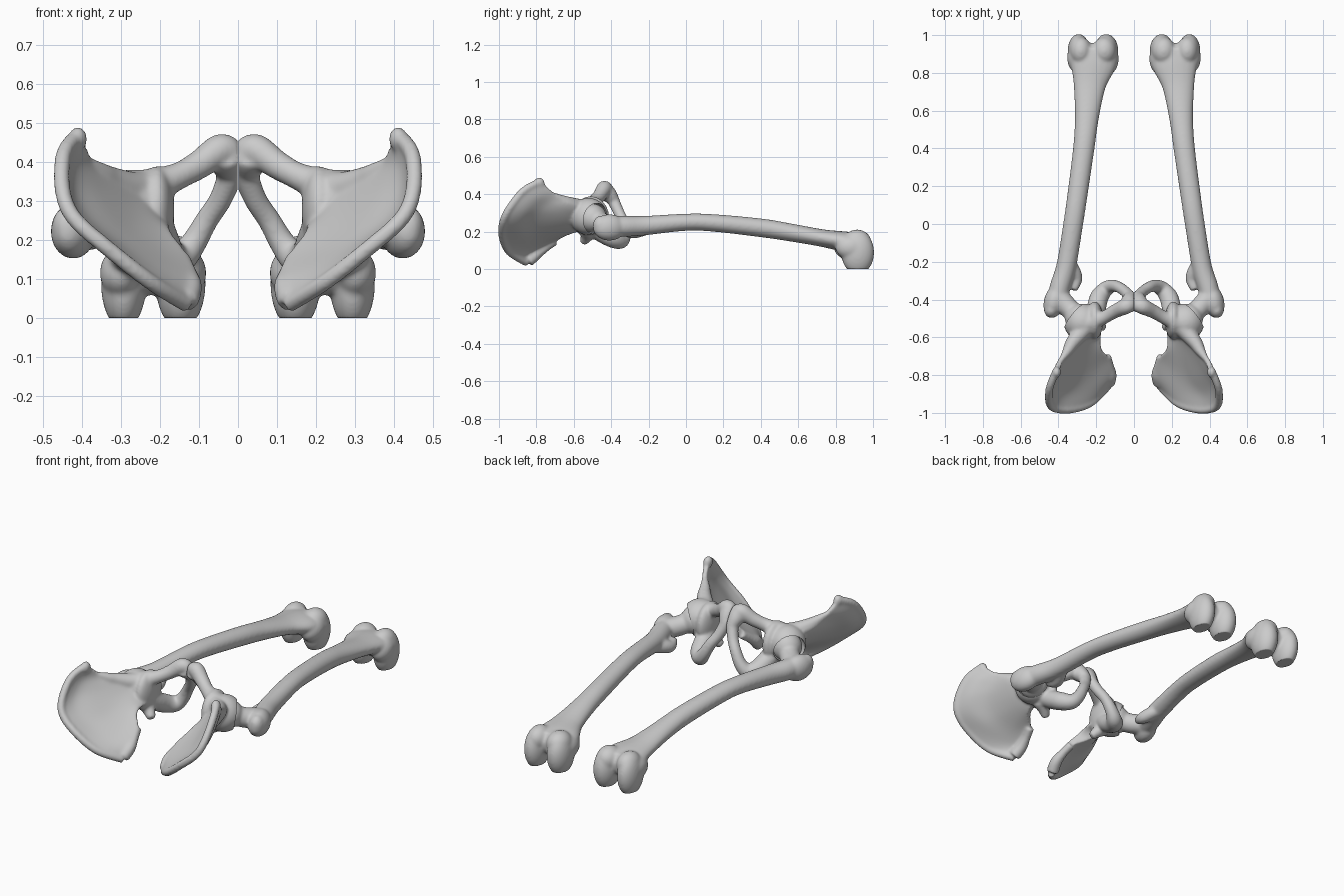
import bpy, bmesh, math
from mathutils import Vector, Matrix

if "Cube" in bpy.data.objects:
    bpy.data.objects.remove(bpy.data.objects["Cube"])


def spline(pts, n):
    """Catmull-Rom samples through tuples of any length, n per span."""
    p = [pts[0]] + list(pts) + [pts[-1]]
    out = []
    for i in range(1, len(p) - 2):
        for k in range(n):
            t = k / n
            out.append([0.5 * (2 * b + (c - a) * t + (2 * a - 5 * b + 4 * c - d) * t * t
                               + (3 * b - a - 3 * c + d) * t ** 3)
                        for a, b, c, d in zip(p[i - 1], p[i], p[i + 1], p[i + 2])])
    out.append(list(pts[-1]))
    return out


def tube(bm, pts, n=6, sides=20):
    """Capped tube; points are x, y, z, radius (and optional vertical radius)."""
    pts = spline([p if len(p) == 5 else (*p, p[3]) for p in pts], n)
    rings = []
    for i, p in enumerate(pts):
        t = (Vector(pts[min(i + 1, len(pts) - 1)][:3]) - Vector(pts[max(i - 1, 0)][:3])).normalized()
        s = t.cross(Vector((0, 0, 1))).normalized()
        u = s.cross(t)
        rings.append([bm.verts.new(Vector(p[:3]) + s * p[3] * math.cos(a) + u * p[4] * math.sin(a))
                      for a in (2 * math.pi * k / sides for k in range(sides))])
    for a, b in zip(rings, rings[1:]):
        for k in range(sides):
            j = (k + 1) % sides
            bm.faces.new((a[k], a[j], b[j], b[k]))
    bm.faces.new(rings[0][::-1])
    bm.faces.new(rings[-1])


def ball(bm, c, r, turn=0):
    m = Matrix.Translation(c) @ Matrix.Rotation(turn, 4, 'Z') @ Matrix.Diagonal((*r, 1))
    bmesh.ops.create_icosphere(bm, subdivisions=4, radius=1, matrix=m)


def blade(bm, rows, n=5):
    """Curved plate from rows of points; each row is (half thickness, points)."""
    fine = [spline([(*p, t) for p in pts], n) for t, pts in rows]
    cols = [spline(list(c), n) for c in zip(*fine)]
    w, h = len(cols), len(cols[0])
    P = lambda i, j: Vector(cols[min(max(i, 0), w - 1)][min(max(j, 0), h - 1)][:3])
    A, B = {}, {}
    for i in range(w):
        for j in range(h):
            nrm = (P(i + 1, j) - P(i - 1, j)).cross(P(i, j + 1) - P(i, j - 1)).normalized()
            A[i, j] = bm.verts.new(P(i, j) + nrm * cols[i][j][3])
            B[i, j] = bm.verts.new(P(i, j) - nrm * cols[i][j][3])
    for i in range(w - 1):
        for j in range(h - 1):
            q = [(i, j), (i + 1, j), (i + 1, j + 1), (i, j + 1)]
            bm.faces.new([A[k] for k in q])
            bm.faces.new([B[k] for k in reversed(q)])
    rim = ([(i, 0) for i in range(w)] + [(w - 1, j) for j in range(1, h)]
           + [(i, h - 1) for i in range(w - 2, -1, -1)] + [(0, j) for j in range(h - 2, 0, -1)])
    for a, b in zip(rim, rim[1:] + rim[:1]):
        bm.faces.new((A[b], A[a], B[a], B[b]))


def fuse(name, bm, cutter=None, smooth=5):
    """Merge overlapping parts into one organic skin."""
    bmesh.ops.recalc_face_normals(bm, faces=bm.faces)
    me = bpy.data.meshes.new(name)
    bm.to_mesh(me)
    bm.free()
    ob = bpy.data.objects.new(name, me)
    bpy.context.collection.objects.link(ob)
    m = ob.modifiers.new("fuse", 'REMESH')
    m.mode, m.voxel_size = 'VOXEL', 0.006
    m = ob.modifiers.new("soften", 'SMOOTH')
    m.factor, m.iterations = 0.5, smooth
    if cutter:
        m = ob.modifiers.new("socket", 'BOOLEAN')
        m.operation, m.object, m.solver = 'DIFFERENCE', cutter, 'EXACT'
    dg = bpy.context.evaluated_depsgraph_get()
    baked = bpy.data.meshes.new_from_object(ob.evaluated_get(dg))
    ob.modifiers.clear()
    ob.data = baked
    for v in baked.vertices:
        v.co.x, v.co.z = max(v.co.x, 0.001), max(v.co.z, 0)
    return ob


def finish(ob):
    for p in ob.data.polygons:
        p.use_smooth = True
    bpy.context.view_layer.objects.active = ob
    ob.select_set(True)
    bpy.ops.object.shade_smooth_by_angle(angle=math.radians(50))
    ob.select_set(False)
    ob.modifiers.new("other_side", 'MIRROR')


HEAD = (.288, -.50, .272)

# thigh bone: shaft, neck, head, trochanters, condyles
bm = bmesh.new()
tube(bm, [(.413, -.43, .23, .048, .055), (.393, -.34, .228, .055, .056), (.358, -.22, .232, .053, .052),
          (.322, 0, .25, .053, .046), (.30, .15, .246, .054, .047), (.266, .4, .22, .057, .05),
          (.25, .56, .195, .064, .048), (.235, .73, .165, .086, .047), (.217, .85, .145, .122, .056),
          (.215, .92, .13, .105, .06)])
tube(bm, [(.41, -.37, .23, .053), (.355, -.435, .242, .054), (.315, -.475, .26, .052), (*HEAD, .05)])
ball(bm, HEAD, (.078, .078, .078))
ball(bm, (.422, -.41, .222), (.055, .09, .071), .25)
ball(bm, (.438, -.455, .235), (.038, .043, .05))
tube(bm, [(.345, -.19, .22, .03), (.318, -.25, .205, .036), (.305, -.295, .195, .032), (.32, -.35, .21, .02)])
tube(bm, [(.14, .895, .13, .068), (.215, .892, .125, .067), (.30, .895, .13, .068)])
ball(bm, (.138, .875, .115), (.057, .085, .065))
ball(bm, (.30, .88, .115), (.054, .08, .065))
for x, rx in ((.147, .064), (.293, .058)):
    ball(bm, (x, .918, .088), (rx, .088, .118))
    ball(bm, (x + (.215 - x) * .15, .915, .145), (rx, .075, .066))
finish(fuse("thigh_bones", bm, smooth=22))

# socket cutter
bm = bmesh.new()
ball(bm, HEAD, (.083, .083, .083))
tube(bm, [(*HEAD, .08), (.40, -.43, .262, .09), (.55, -.34, .25, .10)])
cut = fuse("socket_cutter", bm, smooth=1)
cut.hide_render = True

# hip bone: flared wing
crest = [(.41, -.775, .467), (.446, -.865, .42), (.45, -.94, .33), (.42, -.977, .255),
         (.33, -.982, .175), (.225, -.945, .092), (.13, -.85, .033)]
bm = bmesh.new()
blade(bm, [
    (.016, crest),
    (.014, [(.39, -.725, .42), (.425, -.81, .385), (.425, -.87, .315), (.39, -.90, .25),
            (.312, -.89, .185), (.21, -.86, .125), (.106, -.80, .085)]),
    (.016, [(.368, -.685, .385), (.378, -.74, .355), (.37, -.78, .31), (.335, -.80, .255),
            (.28, -.79, .205), (.205, -.76, .165), (.133, -.71, .15)]),
    (.034, [(.335, -.635, .36), (.325, -.63, .335), (.305, -.63, .305), (.28, -.63, .275),
            (.25, -.635, .245), (.22, -.64, .22), (.19, -.645, .20)]),
    (.04, [(.275, -.55, .335), (.27, -.55, .32), (.255, -.55, .30), (.24, -.55, .28),
           (.225, -.55, .255), (.215, -.55, .235), (.21, -.55, .215)])])
tube(bm, [(*p, .021) for p in crest])
ball(bm, (.41, -.785, .458), (.024, .03, .032))
tube(bm, [(.135, -.845, .042, .034), (.123, -.80, .08, .032), (.13, -.75, .115, .024), (.145, -.70, .15, .024)])
tube(bm, [(.385, -.72, .40, .014), (.35, -.67, .37, .028), (.325, -.63, .352, .036),
          (.275, -.57, .33, .046), (.225, -.515, .325, .052)])
# hip bone: socket cup and flat inner wall
ball(bm, (.275, -.52, .28), (.097, .10, .10))
ball(bm, (.208, -.51, .275), (.045, .10, .115))
# hip bone: pubic body and upper branch
tube(bm, [(.03, -.46, .435, .02), (.03, -.442, .425, .046), (.026, -.405, .39, .042), (.022, -.37, .355, .022)])
tube(bm, [(.014, -.43, .42, .036), (.045, -.437, .43, .042), (.10, -.462, .392, .037),
          (.16, -.495, .36, .036), (.25, -.53, .325, .055)])
# hip bone: lower branch, seat bone and spine
tube(bm, [(.014, -.395, .38, .034), (.044, -.36, .305, .03), (.08, -.335, .25, .03),
          (.115, -.328, .19, .034), (.15, -.345, .152, .042), (.185, -.39, .162, .05),
          (.203, -.46, .20, .052), (.23, -.52, .25, .06)])
tube(bm, [(.22, -.52, .205, .048), (.19, -.53, .175, .034), (.16, -.55, .142, .022)])
finish(fuse("hip_bones", bm, cut, smooth=20))
bpy.data.objects.remove(cut)
